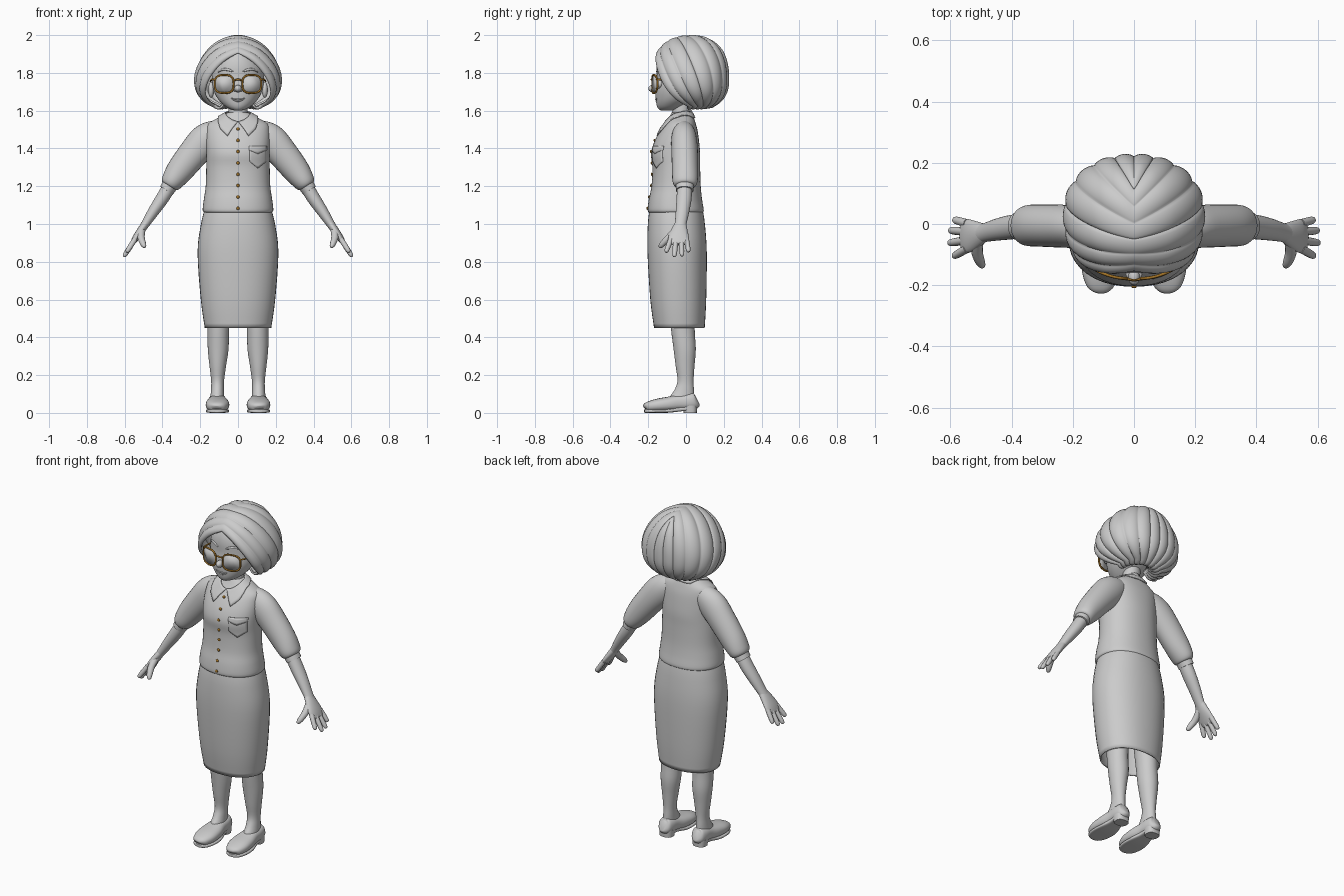
import bpy, bmesh, math
from mathutils import Vector, Matrix
from mathutils.bvhtree import BVHTree

old = bpy.data.objects.get("Cube")
if old:
    bpy.data.objects.remove(old)


def material(name, rgb):
    m = bpy.data.materials.new(name)
    m.use_nodes = True
    m.diffuse_color = (*rgb, 1)
    m.node_tree.nodes["Principled BSDF"].inputs["Base Color"].default_value = (*rgb, 1)
    return m


GREY = material("clay_grey", (0.6, 0.6, 0.6))
GOLD = material("dark_gold", (0.36, 0.17, 0.02))
X, Y, Z = Vector((1, 0, 0)), Vector((0, 1, 0)), Vector((0, 0, 1))


def finish(name, bm, mat=GREY, mirror=False, thick=0, wrap=None):
    bmesh.ops.recalc_face_normals(bm, faces=bm.faces)
    me = bpy.data.meshes.new(name)
    bm.to_mesh(me)
    bm.free()
    me.materials.append(mat)
    me.shade_smooth()
    me.set_sharp_from_angle(angle=math.radians(50))
    ob = bpy.data.objects.new(name, me)
    bpy.context.collection.objects.link(ob)
    if mirror:
        ob.modifiers.new("mirror", 'MIRROR').merge_threshold = 0.0005
    if wrap:
        s = ob.modifiers.new("wrap", 'SHRINKWRAP')
        s.target, s.wrap_mode, s.offset = wrap, 'OUTSIDE', 0.005
    if thick:
        s = ob.modifiers.new("thickness", 'SOLIDIFY')
        s.thickness, s.offset = thick, 0
    return ob


def spline(rows, k):
    """Smooth rows of numbers with a Catmull-Rom curve."""
    r = [Vector(p) for p in rows]
    out = []
    for i in range(len(r) - 1):
        a, b, c, d = r[max(i - 1, 0)], r[i], r[i + 1], r[min(i + 2, len(r) - 1)]
        for j in range(k):
            t = j / k
            out.append(b + (c - a) * (t / 2) + (a * 2 - b * 5 + c * 4 - d) * (t * t / 2)
                       + (b * 3 - a - c * 3 + d) * (t ** 3 / 2))
    return out + [r[-1]]


def tube(name, rows, mat=GREY, axis=Y, tangent=None, k=4, n=28, p=2, caps=True, **kw):
    """Loft rows of x, y, z, radius along axis, radius across it."""
    rows = spline(rows, k)
    bm = bmesh.new()
    rings = []
    for i, r in enumerate(rows):
        c = Vector(r[:3])
        t = tangent or (Vector(rows[min(i + 1, len(rows) - 1)][:3])
                        - Vector(rows[max(i - 1, 0)][:3])).normalized()
        a = (axis - t * axis.dot(t)).normalized()
        b = t.cross(a)
        ring = []
        for j in range(n):
            co, si = math.cos(math.tau * j / n), math.sin(math.tau * j / n)
            u = math.copysign(abs(co) ** (2 / p), co) * abs(r[3])
            v = math.copysign(abs(si) ** (2 / p), si) * abs(r[4])
            ring.append(bm.verts.new(c + a * u + b * v))
        rings.append(ring)
    for lo, hi in zip(rings, rings[1:]):
        for j in range(n):
            bm.faces.new((lo[j], lo[(j + 1) % n], hi[(j + 1) % n], hi[j]))
    if caps:
        bm.faces.new(rings[0])
        bm.faces.new(rings[-1])
    return finish(name, bm, mat, **kw)


def upright(name, rows, **kw):
    """Loft level slices given as z, centre x, half width, front y, back y."""
    return tube(name, [(x, (f + b) / 2, z, (b - f) / 2, w) for z, x, w, f, b in rows],
                tangent=Z, **kw)


def grid(name, nu, nv, fn, **kw):
    bm = bmesh.new()
    vs = [[bm.verts.new(fn(i / nu, j / nv)) for j in range(nv + 1)] for i in range(nu + 1)]
    for i in range(nu):
        for j in range(nv):
            bm.faces.new((vs[i][j], vs[i + 1][j], vs[i + 1][j + 1], vs[i][j + 1]))
    return finish(name, bm, **kw)


def ball(name, loc, size, mat=GREY, **kw):
    bm = bmesh.new()
    bmesh.ops.create_uvsphere(bm, u_segments=20, v_segments=12, radius=1,
                              matrix=Matrix.Translation(loc) @ Matrix.Diagonal((*size, 1)))
    return finish(name, bm, mat, **kw)


def front_of(ob):
    tree = BVHTree.FromPolygons([v.co for v in ob.data.vertices],
                                [f.vertices[:] for f in ob.data.polygons])

    def y_at(x, z):
        hit = tree.ray_cast(Vector((x, -1, z)), Y)[0]
        return hit.y if hit else -0.1
    return y_at


# Skirt and shirt
upright("skirt", [(.45, 0, .172, -.165, .095), (.6, 0, .193, -.185, .103), (.85, 0, .21, -.2, .106),
                  (1.0, 0, .192, -.198, .096), (1.08, 0, .172, -.188, .084)],
        p=2.2, caps=False, thick=.008, n=40)
shirt = upright("shirt", [(1.06, 0, .176, -.194, .088), (1.073, 0, .187, -.203, .094),
                          (1.13, 0, .181, -.197, .085), (1.2, 0, .171, -.183, .078),
                          (1.3, 0, .168, -.178, .075), (1.37, 0, .168, -.185, .075),
                          (1.43, 0, .17, -.17, .07), (1.49, 0, .168, -.14, .062),
                          (1.53, 0, .158, -.112, .052), (1.56, 0, .11, -.092, .042),
                          (1.59, 0, .055, -.075, .028)], p=2.2, n=48)
chest = front_of(shirt)


def collar_point(u, v):
    c = math.cos(math.pi * u)
    s = math.sin(math.pi * u)
    inner = Vector((.054 * s, -.033 - .056 * c, 1.57 - .04 * c))
    outer = Vector((.055 * (1 - u) + .06 * s, -.15 + .192 * u, 1.465 + .095 * u))
    return inner.lerp(outer, v)


grid("collar", 20, 6, collar_point, mirror=True, wrap=shirt, thick=.006)


def pocket_point(u, v):
    x, z = .062 + .086 * u, 1.405 - v * (.075 + .035 * (1 - abs(2 * u - 1)))
    return x, chest(x, z) - .001, z


def flap_point(u, v):
    x, z = .059 + .092 * u, 1.413 - v * (.022 + .02 * (1 - abs(2 * u - 1)))
    return x, chest(x, z) - .003, z


grid("pocket", 10, 8, pocket_point, thick=.004)
grid("pocket_flap", 10, 3, flap_point, thick=.004)
for i in range(8):
    z = 1.503 - .06 * i
    ball("button", (0, chest(0, z) - .002, z), (.0085, .005, .0085), GOLD)

# Arms and hands
tube("sleeves", [(.07, -.015, 1.5, .045, .045), (.125, -.012, 1.478, .06, .072),
                 (.175, -.01, 1.442, .068, .085),
                 (.235, -.007, 1.375, .07, .08), (.305, -.005, 1.287, .069, .072),
                 (.345, -.005, 1.232, .067, .06), (.362, -.005, 1.208, .058, .05),
                 (.366, -.005, 1.202, .044, .038)], mirror=True)
tube("cuffs", [(.355, -.006, 1.215, .048, .043), (.378, -.007, 1.178, .047, .04)],
     mirror=True, k=2)
tube("forearms", [(.35, -.006, 1.22, .038, .036), (.398, -.01, 1.14, .04, .035),
                  (.445, -.018, 1.07, .036, .03), (.487, -.028, 1.005, .031, .023),
                  (.51, -.033, .97, .032, .02)], mirror=True)
tube("palms", [(.485, -.028, 1.008, .028, .02), (.512, -.034, .968, .043, .021),
               (.54, -.039, .928, .055, .018), (.558, -.039, .9, .05, .013),
               (.564, -.039, .892, .035, .008)], mirror=True)
for finger, y0, y1, z1 in (("index", -.08, -.106, .85), ("middle", -.053, -.062, .826),
                           ("ring", -.025, -.021, .83), ("little", .002, .014, .852)):
    base, tip = Vector((.545, y0, .92)), Vector((.545 + (.92 - z1) * .64, y1, z1))
    tube(finger + "_fingers", [(*base.lerp(tip, t), r, r) for t, r in
                               ((0, .014), (.5, .0135), (.85, .012), (.97, .008), (1, .002))],
         mirror=True, n=12)
tube("thumbs", [(.51, -.05, .97, .02, .02), (.513, -.09, .93, .019, .018),
                (.503, -.122, .897, .016, .016), (.495, -.137, .88, .01, .01),
                (.493, -.14, .876, .002, .002)], axis=X, mirror=True, n=14)

# Legs and shoes
upright("legs", [(.04, .11, .035, -.09, .04), (.08, .11, .036, -.088, .043), (.12, .109, .034, -.062, .042),
                 (.17, .108, .034, -.045, .04), (.25, .107, .044, -.055, .045), (.34, .105, .055, -.066, .052),
                 (.45, .104, .057, -.08, .046), (.62, .1, .068, -.095, .055)], mirror=True)
tube("shoes", [(.112, -.219, .026, .015, .012), (.111, -.207, .032, .042, .024),
               (.109, -.155, .04, .061, .034), (.108, -.09, .047, .06, .039),
               (.109, -.03, .056, .048, .042), (.11, .02, .06, .045, .045),
               (.11, .05, .064, .036, .042), (.11, .061, .068, .015, .027)],
     axis=X, mirror=True, p=2.4)
tube("soles", [(.112, -.22, .01, .015, .009), (.111, -.205, .01, .043, .01),
               (.109, -.155, .01, .06, .01), (.108, -.09, .011, .058, .01),
               (.109, -.03, .02, .042, .012), (.11, .01, .024, .04, .012)],
     axis=X, mirror=True, p=4)
upright("heels", [(0, .11, .039, -.012, .057), (.04, .11, .042, -.02, .059)],
        mirror=True, p=2.6, k=1)

# Neck, head and face
upright("neck", [(1.45, 0, .06, -.085, .03), (1.55, 0, .05, -.075, .02), (1.68, 0, .05, -.07, .03)])
head = upright("head", [(1.6, 0, .012, -.125, -.07), (1.606, 0, .038, -.142, -.045),
                        (1.625, 0, .07, -.154, -.01), (1.66, 0, .105, -.16, .04),
                        (1.71, 0, .13, -.162, .08), (1.77, 0, .138, -.155, .1),
                        (1.83, 0, .132, -.155, .1), (1.88, 0, .105, -.143, .08),
                        (1.92, 0, .06, -.115, .05), (1.93, 0, .02, -.05, .01)], n=40)
face = front_of(head)
ball("nose", (0, -.172, 1.717), (.019, .028, .02))
ball("nostrils", (.016, -.164, 1.712), (.011, .014, .01), mirror=True)
ball("ears", (.142, -.035, 1.71), (.016, .025, .042), mirror=True)
ball("eyes", (.062, -.14, 1.742), (.03, .024, .026), mirror=True)
tube("eyebrows", [(x, face(x, z) - .001, z, .005, r) for x, z, r in
                  ((.026, 1.806, .003), (.05, 1.816, .007), (.08, 1.818, .006), (.103, 1.805, .002))],
     mirror=True, n=10)
for lip, z, bend in (("upper_lip", 1.66, .006), ("lower_lip", 1.651, .011)):
    tube(lip, [(x, face(x, z) + .002, z + bend * (x / .035) ** 2, .005, .005 - abs(x) * .1)
               for x in (-.035, -.018, 0, .018, .035)], n=10)


# Glasses
def rim_point(i, n=28):
    c, s = math.cos(math.tau * i / n), math.sin(math.tau * i / n)
    x = .073 + .05 * math.copysign(abs(c) ** .7, c)
    return Vector((x, -.178 + 2.5 * (x - .02) ** 2, 1.741 + .048 * math.copysign(abs(s) ** .7, s)))


tube("glasses_rims", [(*rim_point(i), .005, .005) for i in range(29)], GOLD, k=1, n=8, mirror=True)
lens = bmesh.new()
lens.faces.new([lens.verts.new(rim_point(i)) for i in range(28)])
finish("glasses_lenses", lens, mirror=True, thick=.003)
tube("glasses_bridge", [(-.026, -.178, 1.758, .004, .004), (0, -.184, 1.765, .004, .005),
                        (.026, -.178, 1.758, .004, .004)], GOLD, n=8)
tube("glasses_temples", [(.122, -.15, 1.765, .005, .004), (.138, -.12, 1.765, .005, .004),
                         (.146, -.03, 1.755, .005, .004)], GOLD, axis=Z, n=8, mirror=True)

# Bobbed hair: locks sweep back from the centre parting and curl under at the hem
LOCKS = 7
MIDDLE = Vector((0, .03, 1.765))


def hair_point(u, v):
    a = math.radians(38 + 87 * u)
    az_mid, az_end = math.radians(-47 + 137 * u), math.radians(-8 + 98 * u)
    start = Vector((0, -.23 * math.cos(a), .23 * math.sin(a)))
    mid = Vector((.22 * math.cos(az_mid), .22 * math.sin(az_mid), .05 + .05 * u))
    end = Vector((.16 * math.cos(az_end), .16 * math.sin(az_end), -.175))
    t = min(v / .85, 1)
    d = (start * (1 - t) ** 2 + mid * (2 * t * (1 - t)) + end * t * t).normalized()
    # Narrow towards the top at the sides, fuller at the front and back
    wide, deep = abs(d.x) / .215, abs(d.y) / (.208 if d.y < 0 else .182)
    level = (wide ** 2.2 + deep ** 2.2) ** (1 / 2.2)
    power = 2.4 - (.65 * abs(d.x) / math.hypot(d.x, d.y, .001) if d.z > 0 else 0)
    height = abs(d.z) / (.225 if d.z > 0 else .15)
    r = (level ** power + height ** power) ** (-1 / power)
    ridge = abs(math.sin(math.pi * LOCKS * u ** .85)) ** .6
    p = MIDDLE + d * (r + .012 * ridge * (.35 + .65 * min(1, 4 * t)))
    curl = max(0, (v - .85) / .15)
    p.x *= 1 - .5 * curl
    p.y *= 1 - .5 * curl
    p.z += .03 * curl - .025 * math.sin(math.pi * curl)
    return p


grid("hair", LOCKS * 12, 34, hair_point, mirror=True, thick=.012)
